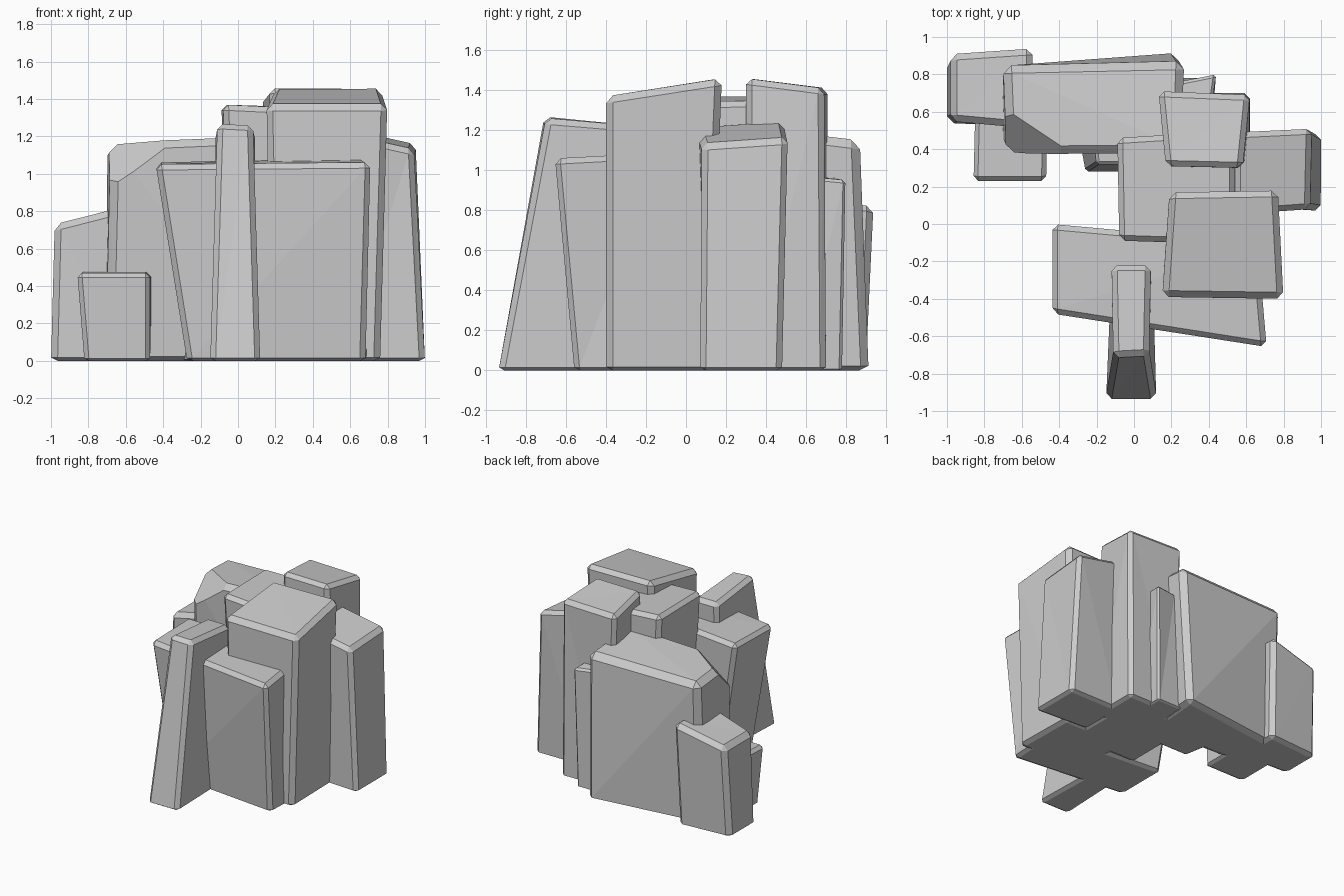
import bpy, bmesh


def block(name, foot, top, bevel=0.03, chip=None):
    """Chamfered slab. foot = four (x, y) corners, top = four (x, y, z) corners,
    both in order front-left, front-right, back-right, back-left.
    chip = (point, normal) of a plane that knocks off a corner."""
    bm = bmesh.new()
    lo = [bm.verts.new((x, y, 0)) for x, y in foot]
    hi = [bm.verts.new(p) for p in top]
    bm.faces.new(lo[::-1])
    bm.faces.new(hi)
    for i in range(4):
        j = (i + 1) % 4
        bm.faces.new((lo[i], lo[j], hi[j], hi[i]))
    bmesh.ops.bevel(bm, geom=bm.edges[:], offset=bevel, segments=1,
                    profile=0.5, affect='EDGES')
    # keep the chamfer at the ground shallow
    for v in bm.verts:
        if v.co.z < bevel * 1.5:
            v.co.z *= 0.5
    if chip:
        bmesh.ops.triangulate(bm, faces=bm.faces[:])
        bmesh.ops.bisect_plane(bm, geom=bm.verts[:] + bm.edges[:] + bm.faces[:],
                               plane_co=chip[0], plane_no=chip[1], clear_outer=True)
        bmesh.ops.holes_fill(bm, edges=[e for e in bm.edges if e.is_boundary])
    # split the faces into flat facets
    bmesh.ops.triangulate(bm, faces=[f for f in bm.faces if len(f.verts) > 3])
    bmesh.ops.recalc_face_normals(bm, faces=bm.faces[:])
    mesh = bpy.data.meshes.new(name)
    bm.to_mesh(mesh)
    bm.free()
    ob = bpy.data.objects.new(name, mesh)
    bpy.context.collection.objects.link(ob)
    return ob


def rect(x0, x1, y0, y1):
    return [(x0, y0), (x1, y0), (x1, y1), (x0, y1)]


# Front group
block("front_wide_rock",
      [(-0.27, -0.46), (0.68, -0.56), (0.70, -0.1), (-0.27, -0.02)],
      [(-0.44, -0.48, 1.05), (0.71, -0.66, 1.06), (0.66, -0.1, 1.09), (-0.44, 0.0, 1.06)])
block("front_slim_rock",
      [(-0.15, -0.94), (0.12, -0.94), (0.10, -0.25), (-0.12, -0.25)],
      [(-0.11, -0.71, 1.27), (0.08, -0.70, 1.26), (0.09, -0.22, 1.22), (-0.12, -0.22, 1.22)])
block("right_tall_rock",
      [(0.18, -0.39), (0.76, -0.40), (0.75, 0.12), (0.18, 0.12)],
      [(0.15, -0.39, 1.37), (0.80, -0.40, 1.37), (0.77, 0.18, 1.46), (0.19, 0.17, 1.46)],
      bevel=0.035)

# Centre and right
block("centre_rock", rect(-0.03, 0.56, -0.05, 0.45),
      [(-0.08, -0.09, 1.37), (0.54, -0.11, 1.34), (0.54, 0.50, 1.35), (-0.09, 0.46, 1.37)])
block("right_rock",
      [(0.54, 0.10), (1.00, 0.07), (1.00, 0.48), (0.54, 0.48)],
      [(0.54, 0.05, 1.22), (0.94, 0.08, 1.13), (0.95, 0.51, 1.16), (0.54, 0.49, 1.25)])

# Back group
block("back_tall_rock", rect(0.18, 0.62, 0.30, 0.70),
      [(0.17, 0.31, 1.46), (0.58, 0.30, 1.46), (0.62, 0.69, 1.41), (0.13, 0.71, 1.41)])
block("back_wide_rock",
      [(-0.71, 0.44), (0.20, 0.40), (0.24, 0.92), (-0.70, 0.80)],
      [(-0.68, 0.37, 1.17), (0.25, 0.38, 1.21), (0.27, 0.87, 1.15), (-0.70, 0.85, 1.14)],
      bevel=0.045, chip=((-0.62, 0.47, 1.06), (-0.45, -0.6, 0.6)))
block("back_sliver_rock", rect(0.20, 0.42, 0.55, 0.78),
      [(0.20, 0.60, 0.97), (0.41, 0.60, 0.97), (0.44, 0.80, 0.95), (0.24, 0.76, 0.96)],
      bevel=0.015)
block("inner_sliver_rock", [(-0.26, 0.28), (0.25, 0.28), (0.30, 0.62), (-0.30, 0.50)],
      [(-0.20, 0.32, 0.85), (0.02, 0.32, 0.85), (0.05, 0.52, 0.85), (-0.22, 0.50, 0.85)],
      bevel=0.015)

# Low rocks on the left
block("left_back_rock",
      [(-1.00, 0.54), (-0.55, 0.52), (-0.56, 0.90), (-1.00, 0.87)],
      [(-0.98, 0.55, 0.73), (-0.55, 0.51, 0.84), (-0.54, 0.94, 0.83), (-0.98, 0.91, 0.73)],
      bevel=0.035)
block("left_low_rock", rect(-0.82, -0.47, 0.25, 0.62),
      [(-0.86, 0.23, 0.47), (-0.47, 0.23, 0.47), (-0.46, 0.62, 0.48), (-0.85, 0.62, 0.48)],
      bevel=0.025)
